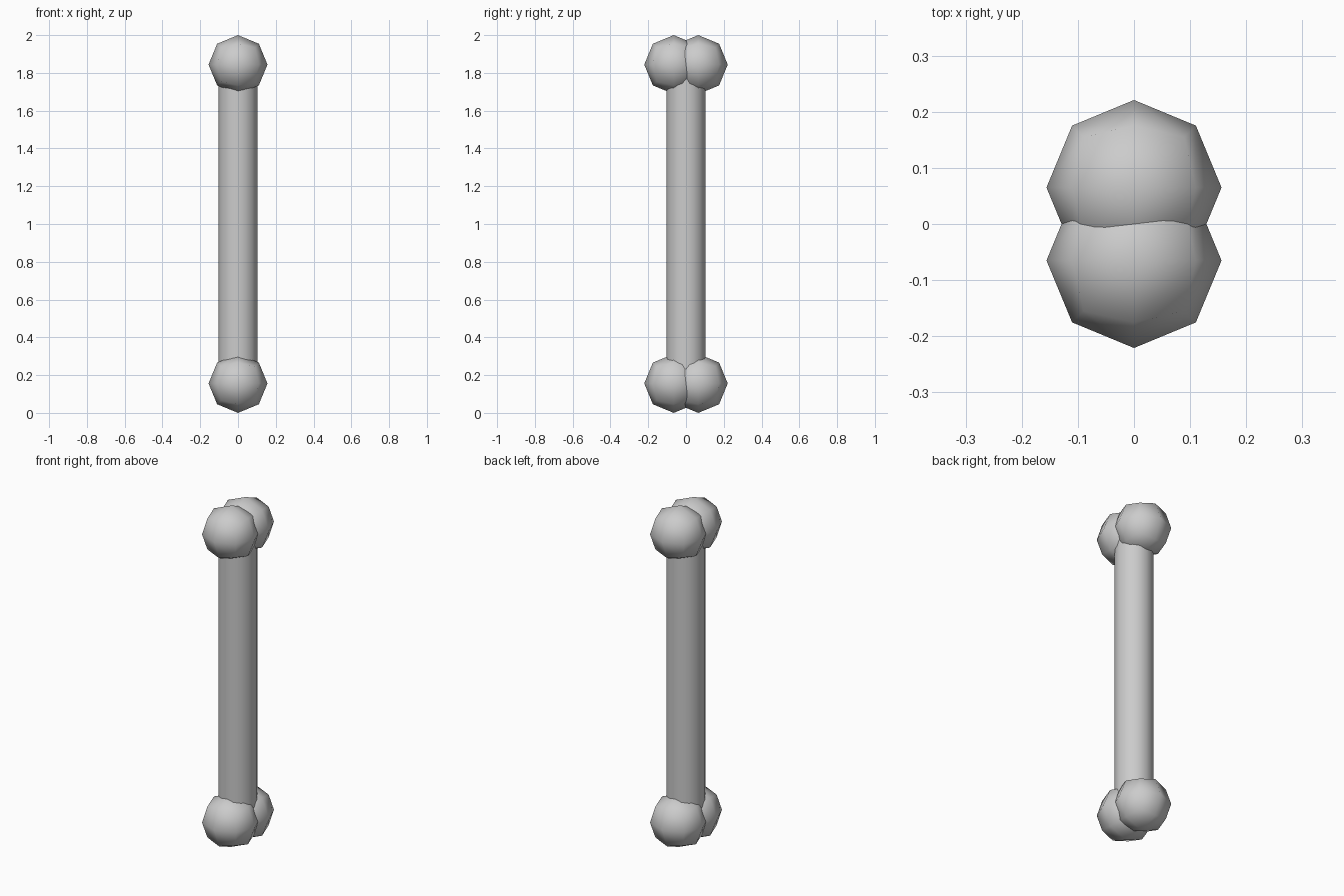
import bpy, bmesh

if "Cube" in bpy.data.objects:
    bpy.data.objects.remove(bpy.data.objects["Cube"])

R = 0.156          # knob radius
KNOB_Y = 0.065     # sideways offset of each knob
SHAFT_R = 0.104


def add_object(name, bm, angle=None):
    mesh = bpy.data.meshes.new(name)
    bmesh.ops.recalc_face_normals(bm, faces=bm.faces)
    for f in bm.faces:
        f.smooth = angle is None or abs(f.normal.z) < 0.9
    bm.to_mesh(mesh)
    bm.free()
    obj = bpy.data.objects.new(name, mesh)
    bpy.context.collection.objects.link(obj)
    return obj


def knob(name, y, z):
    # low-poly ball: a cube split once and pushed out to a sphere
    bm = bmesh.new()
    bmesh.ops.create_cube(bm, size=2)
    bmesh.ops.subdivide_edges(bm, edges=bm.edges[:], cuts=1, use_grid_fill=True)
    for v in bm.verts:
        v.co = v.co.normalized() * R
        v.co.y += y
        v.co.z += z
    return add_object(name, bm)


# Shaft, its ends buried in the knobs
bm = bmesh.new()
bmesh.ops.create_cone(bm, cap_ends=True, segments=16, radius1=SHAFT_R,
                      radius2=SHAFT_R, depth=1.64)
bmesh.ops.translate(bm, verts=bm.verts, vec=(0, 0, 1))
add_object("shaft", bm, angle=30)

# Two knobs at each end
for end, z in (("lower", R), ("upper", 2 - R)):
    for side, s in (("front", -1), ("back", 1)):
        knob(f"{end}_{side}_knob", s * KNOB_Y, z)
